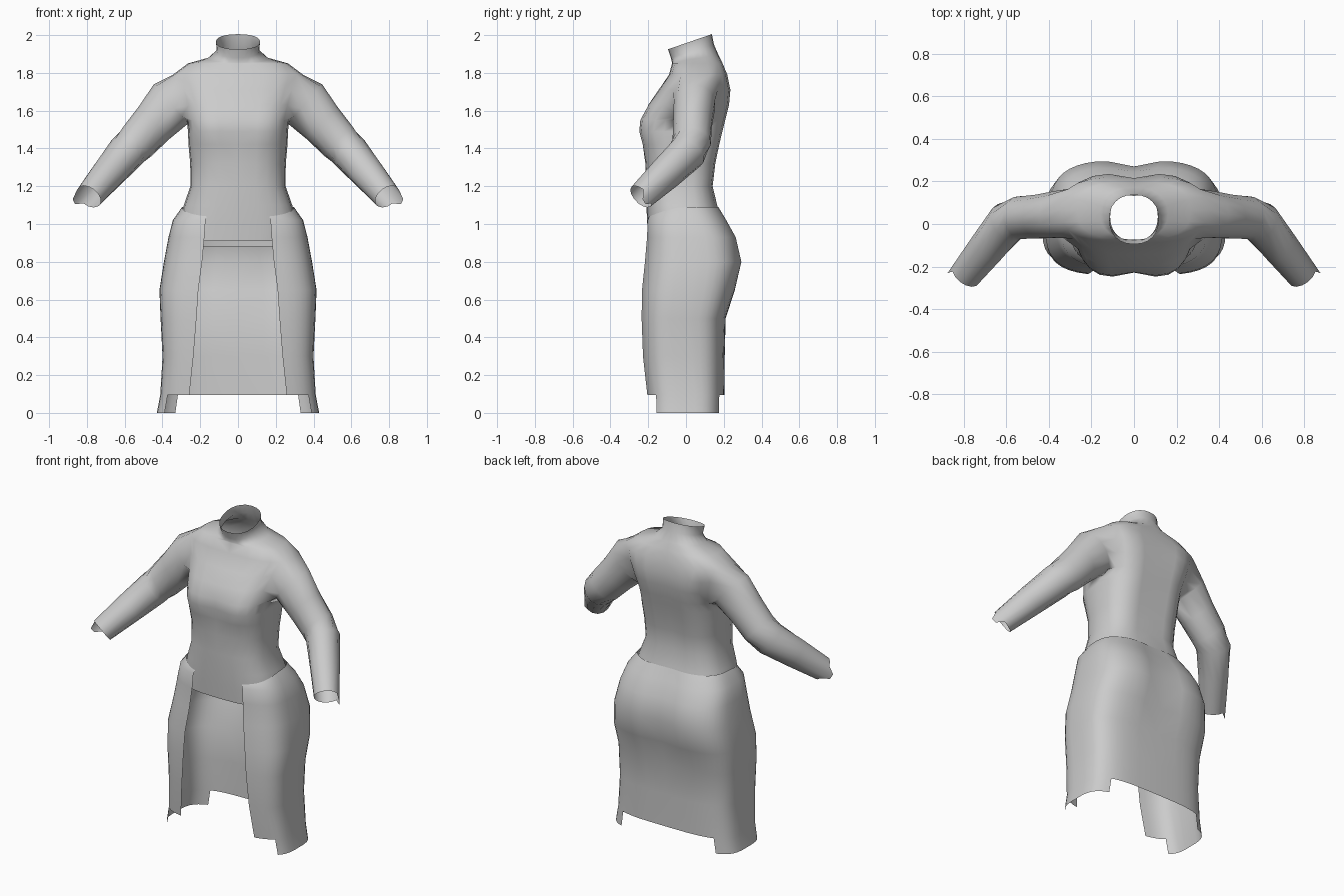
import bpy, bmesh, math
from mathutils import Vector

if "Cube" in bpy.data.objects:
    bpy.data.objects.remove(bpy.data.objects["Cube"])

cloth = bpy.data.materials.new("light_grey_cloth")
cloth.diffuse_color = (0.6, 0.6, 0.6, 1)
cloth.use_nodes = True
cloth.node_tree.nodes["Principled BSDF"].inputs["Base Color"].default_value = cloth.diffuse_color


def section(t, z, hw, yf, yb, p, front_dent=0.0, back_dent=0.0, tilt=0.0):
    """Point on a rounded-box section; t runs from front (0) to back (pi)."""
    s, c = max(math.sin(t), 0), math.cos(t)
    if s < 1e-6:
        s = 0
    x = hw * s ** p
    k = math.copysign(abs(c) ** p, c)
    y = (yf + yb) / 2 - k * (yb - yf) / 2
    dent = math.exp(-(x / 0.09) ** 2)
    y += dent * (front_dent if c > 0 else -back_dent)
    return Vector((x, y, z - tilt * k))


def finish(bm, name):
    """Turn a right half into a smooth mirrored object."""
    loose = [v for v in bm.verts if not v.link_faces]
    bmesh.ops.delete(bm, geom=loose, context='VERTS')
    bmesh.ops.recalc_face_normals(bm, faces=bm.faces)
    for f in bm.faces:
        f.smooth = True
    me = bpy.data.meshes.new(name)
    bm.to_mesh(me)
    bm.free()
    me.materials.append(cloth)
    ob = bpy.data.objects.new(name, me)
    bpy.context.collection.objects.link(ob)
    m = ob.modifiers.new("mirror", 'MIRROR')
    m.use_clip = True
    m.merge_threshold = 0.001
    return ob


# Bodice: z, half width, front y, back y, front dent, back dent, tilt
BODY = [
    (0.895, 0.325, -0.200, 0.200, 0.00, 0.00, -0.015),
    (1.00, 0.315, -0.205, 0.190, 0.00, 0.00, 0),
    (1.10, 0.287, -0.210, 0.172, 0.00, 0.01, 0),
    (1.20, 0.252, -0.213, 0.152, 0.00, 0.02, 0),
    (1.32, 0.253, -0.215, 0.168, 0.00, 0.025, 0),
    (1.42, 0.262, -0.240, 0.190, 0.02, 0.03, 0),
    (1.49, 0.265, -0.263, 0.207, 0.035, 0.03, 0),
    (1.55, 0.270, -0.256, 0.222, 0.03, 0.03, 0),
    (1.63, 0.290, -0.205, 0.240, 0.005, 0.03, 0),
    (1.71, 0.315, -0.145, 0.245, 0.00, 0.03, 0),
    (1.79, 0.345, -0.090, 0.225, 0.00, 0.02, 0),
    (1.85, 0.265, -0.074, 0.200, 0.00, 0.01, 0),
    (1.875, 0.160, -0.074, 0.172, 0.00, 0.00, 0.02),
    (1.915, 0.112, -0.080, 0.148, 0.00, 0.00, 0.035),
    (1.965, 0.117, -0.095, 0.137, 0.00, 0.00, 0.04),
]
COLS, LOW, HIGH, C0, C1 = 12, 7, 10, 4, 8   # armhole rows and columns
bm = bmesh.new()
grid = []
for z, hw, yf, yb, fd, bd, tilt in BODY:
    p = 0.9 if z > 1.86 else 0.72
    grid.append([bm.verts.new(section(math.pi * i / COLS, z, hw, yf, yb, p, fd, bd, tilt))
                 for i in range(COLS + 1)])
for r in range(len(grid) - 1):
    for c in range(COLS):
        if not (LOW <= r < HIGH and C0 <= c < C1):
            bm.faces.new((grid[r][c], grid[r][c + 1], grid[r + 1][c + 1], grid[r + 1][c]))

# Sleeve: continues from the armhole edge, starting at its lowest middle point
mid = (C0 + C1) // 2
loop = [grid[LOW][c] for c in range(mid, C1 + 1)]
loop += [grid[r][C1] for r in range(LOW + 1, HIGH)]
loop += [grid[HIGH][c] for c in range(C1, C0 - 1, -1)]
loop += [grid[r][C0] for r in range(HIGH - 1, LOW, -1)]
loop += [grid[LOW][c] for c in range(C0, mid)]
# centre, direction, depth radius, height radius
SLEEVE = [
    ((0.355, 0.045, 1.635), (0.75, 0, -0.66), 0.112, 0.138),
    ((0.445, 0.035, 1.535), (0.72, 0, -0.69), 0.105, 0.118),
    ((0.535, 0.030, 1.435), (0.72, -0.10, -0.69), 0.102, 0.108),
    ((0.595, 0.005, 1.375), (0.62, -0.45, -0.64), 0.100, 0.102),
    ((0.685, -0.105, 1.270), (0.50, -0.62, -0.60), 0.088, 0.090),
    ((0.790, -0.238, 1.145), (0.49, -0.63, -0.60), 0.074, 0.072),
]
n = len(loop)
prev = loop
for k, (c, d, ru, rv) in enumerate(SLEEVE):
    c, d = Vector(c), Vector(d).normalized()
    v = (Vector((0, 0, 1)) - d * d.z).normalized()
    u = v.cross(d)
    ring = []
    for i in range(n):
        a = -math.pi / 2 + 2 * math.pi * i / n
        pt = c + u * (ru * math.cos(a)) + v * (rv * math.sin(a))
        if k == len(SLEEVE) - 1 and i in (3, 4):   # pointed cuff on the outer side
            pt += d * 0.045
        ring.append(bm.verts.new(pt))
    for i in range(n):
        j = (i + 1) % n
        bm.faces.new((prev[i], prev[j], ring[j], ring[i]))
    prev = ring
finish(bm, "bodice_with_sleeves")

# Skirt: z, half width, front y, back y, roundness, opening half width, back dent
SKIRT = [
    (1.09, 0.297, -0.208, 0.178, 0.70, 0.165, 0.01),
    (1.02, 0.345, -0.212, 0.220, 0.66, 0.172, 0.02),
    (0.93, 0.368, -0.214, 0.270, 0.63, 0.178, 0.025),
    (0.80, 0.392, -0.225, 0.300, 0.61, 0.190, 0.03),
    (0.65, 0.416, -0.240, 0.262, 0.58, 0.210, 0.02),
    (0.50, 0.410, -0.242, 0.210, 0.56, 0.220, 0.0),
    (0.30, 0.400, -0.237, 0.205, 0.55, 0.236, 0.0),
    (0.095, 0.412, -0.216, 0.203, 0.55, 0.258, 0.0),
    (0.00, 0.430, -0.212, 0.200, 0.55, 0.270, 0.0),
]
COLS = 20
bm = bmesh.new()
grid = []
for r, (z, hw, yf, yb, p, opening, bd) in enumerate(SKIRT):
    t0 = math.asin((opening / hw) ** (1 / p))
    row = []
    for i in range(COLS + 1):
        t = t0 + (math.pi - t0) * i / COLS
        pt = section(t, z, hw, yf, yb, p, 0, bd)
        if r == 0:                       # waist edge dips toward the front
            pt.z -= 0.055 * max(math.cos(t), 0)
        row.append(bm.verts.new(pt))
    grid.append(row)
last = len(grid) - 2
for r in range(last + 1):
    for c in range(COLS):
        a, b = grid[r][c], grid[r][c + 1]
        # only the side panels reach the lowest hem
        if r == last and (min(a.co.y, b.co.y) < -0.16 or max(a.co.y, b.co.y) > 0.182):
            continue
        bm.faces.new((a, b, grid[r + 1][c + 1], grid[r + 1][c]))
finish(bm, "open_front_skirt")
